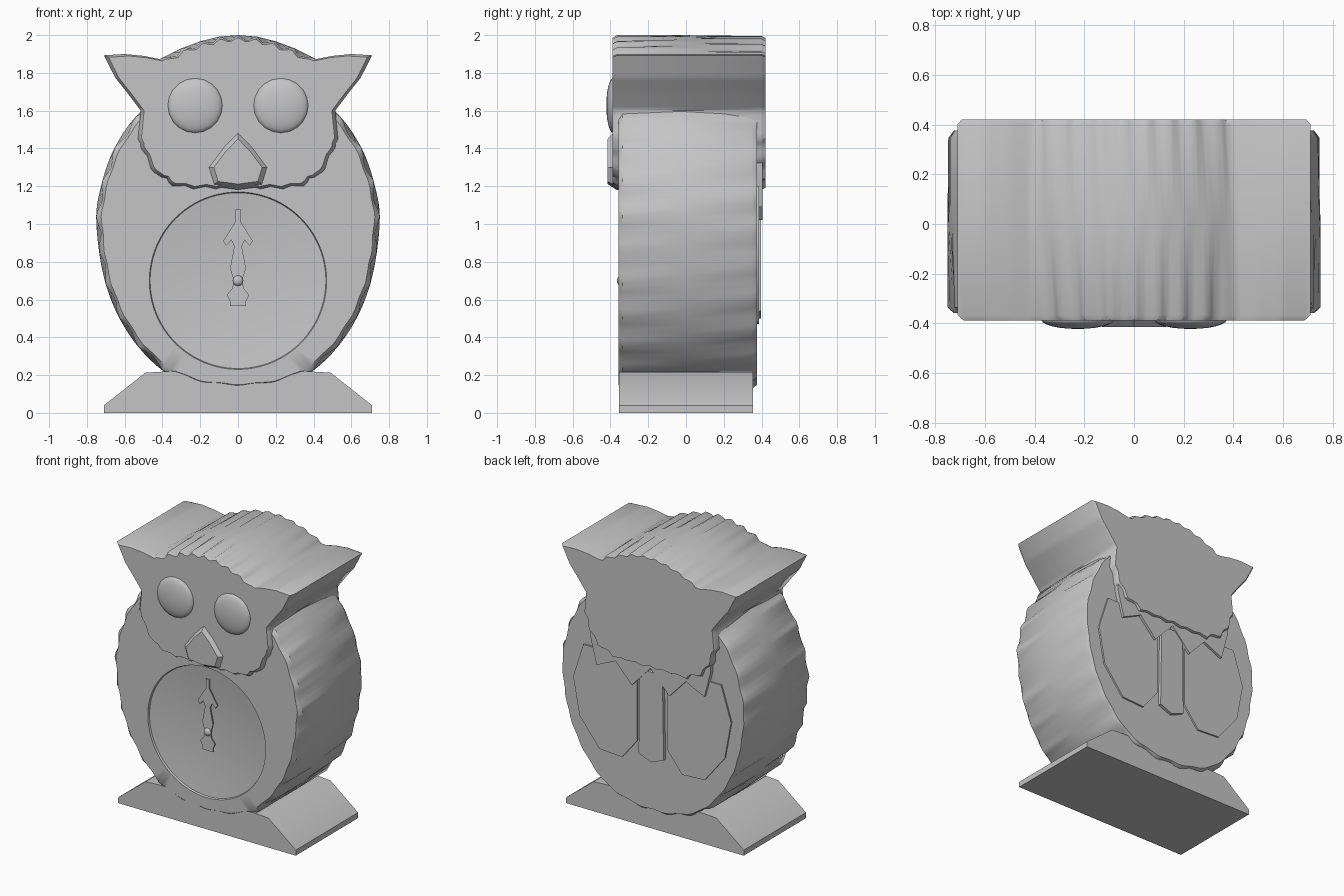
import bpy, bmesh, math

if "Cube" in bpy.data.objects:
    bpy.data.objects.remove(bpy.data.objects["Cube"])

grey = bpy.data.materials.new("grey")
grey.diffuse_color = (0.56, 0.56, 0.56, 1)
grey.use_nodes = True
grey.node_tree.nodes["Principled BSDF"].inputs["Base Color"].default_value = grey.diffuse_color


def finish(name, bm, angle=40):
    """Turn a bmesh into a shaded object."""
    bmesh.ops.recalc_face_normals(bm, faces=bm.faces)
    me = bpy.data.meshes.new(name)
    bm.to_mesh(me)
    bm.free()
    ob = bpy.data.objects.new(name, me)
    bpy.context.collection.objects.link(ob)
    me.materials.append(grey)
    bpy.ops.object.select_all(action='DESELECT')
    bpy.context.view_layer.objects.active = ob
    ob.select_set(True)
    bpy.ops.object.shade_smooth_by_angle(angle=math.radians(angle))
    return ob


def mirrored(half):
    """Close a right-hand outline (bottom to top, ends on x = 0)."""
    return half + [(-x, z) for x, z in reversed(half[1:-1])]


def subdivide(pts, n, smooth):
    """Split every outline segment, optionally along a smooth curve."""
    out, m = [], len(pts)
    for i in range(m):
        a, b, c, d = (pts[(i + j) % m] for j in (-1, 0, 1, 2))
        for s in range(n):
            t = s / n
            if smooth:
                out.append(tuple(0.5 * (2 * b[k] + (c[k] - a[k]) * t
                                        + (2 * a[k] - 5 * b[k] + 4 * c[k] - d[k]) * t * t
                                        + (3 * b[k] - a[k] - 3 * c[k] + d[k]) * t ** 3)
                                 for k in (0, 1)))
            else:
                out.append(tuple(b[k] + (c[k] - b[k]) * t for k in (0, 1)))
    return out


def loft(bm, rings, cap_start=True, cap_end=True):
    loops = [[bm.verts.new(p) for p in r] for r in rings]
    n = len(loops[0])
    for a, b in zip(loops, loops[1:]):
        for i in range(n):
            bm.faces.new((a[i], a[(i + 1) % n], b[(i + 1) % n], b[i]))
    if cap_start:
        bm.faces.new(loops[0])
    if cap_end:
        bm.faces.new(loops[-1])


def ruffled(outline, centre, y, scale, phase, amount, weight):
    """One outline ring with feather ruffles pressed into it."""
    ring = []
    for x, z in outline:
        ang = math.atan2(x, z - centre)
        dip = amount * weight(x, z) * (0.5 - 0.5 * math.cos(26 * ang + phase))
        f = scale * (1 - dip)
        ring.append((x * f, y, centre + (z - centre) * f))
    return ring


def prism(name, outline, y0, y1, front_scale=1.0, centre=0.0):
    bm = bmesh.new()
    loft(bm, [[(x * front_scale, y0, centre + (z - centre) * front_scale) for x, z in outline],
              [(x, y1, z) for x, z in outline]])
    return finish(name, bm)


def dome(name, loc, size, segs=20):
    bm = bmesh.new()
    bmesh.ops.create_uvsphere(bm, u_segments=segs, v_segments=12, radius=1)
    for v in bm.verts:
        x, y, z = v.co
        v.co = (loc[0] + x * size[0], loc[1] - z * size[1], loc[2] + y * size[2])
    return finish(name, bm, 60)


# body: ruffled oval with a shallow dished dial in the front
body = subdivide(mirrored([(0, .12), (.2, .14), (.40, .225), (.58, .42), (.70, .68), (.75, 1.0),
                           (.725, 1.2), (.65, 1.41), (.51, 1.6), (.3, 1.73), (0, 1.78)]), 6, True)
DIAL_Z, DIAL_R = .70, .465
every = lambda x, z: 1.0


def dial_ring(r, y):
    ring = []
    for x, z in body:
        a = math.atan2(z - DIAL_Z, x)
        ring.append((r * math.cos(a), y, DIAL_Z + r * math.sin(a)))
    return ring


bm = bmesh.new()
rings = [dial_ring(DIAL_R * f, -.315 - .03 * f * f) for f in (.05, .3, .55, .8, 1)]
rings.append(dial_ring(DIAL_R * 1.01, -.358))
for y, s, phase, amp in ((-.358, .965, 0, .01), (-.335, 1, 0, .03), (0, 1, 0, 0),
                         (.345, 1, math.pi, .03), (.375, .97, math.pi, .01)):
    rings.append(ruffled(body, .95, y, s, phase, amp, every))
loft(bm, rings)
finish("body", bm)

# head with swept ears
head = subdivide(mirrored([(0, 1.18), (.3, 1.18), (.42, 1.235), (.49, 1.33), (.53, 1.45), (.515, 1.6),
                           (.59, 1.70), (.65, 1.775), (.71, 1.893), (.6, 1.9), (.5, 1.89), (.415, 1.873),
                           (.3, 1.93), (.2, 1.967), (.1, 1.992), (0, 2.0)]), 5, False)
crown = lambda x, z: 1.0 if abs(x) < .41 else (0.6 if z < 1.45 else 0.0)
bm = bmesh.new()
loft(bm, [ruffled(head, 1.6, y, s, p, a, crown) for y, s, p, a in
          ((-.388, .965, 0, .05), (-.365, 1, 0, .06), (0, 1, 0, 0),
           (.40, 1, math.pi, .05), (.42, .975, math.pi, .04))])
finish("head", bm)

# jagged nape feathers on the back of the head
nape = mirrored([(0, 1.18), (.15, 1.02), (.28, 1.16), (.43, 1.09), (.48, 1.28), (.48, 1.58), (0, 1.6)])
prism("nape_feathers", nape, .35, .405)

# folded wings and tail on the back
for side, label in ((1, "left"), (-1, "right")):
    wing = [(.12, .62), (.24, .47), (.42, .48), (.58, .68), (.63, .95), (.55, 1.2), (.12, 1.2)]
    prism(label + "_wing", [(x * side, z) for x, z in wing], .34, .387)
prism("tail", mirrored([(0, .5), (.1, .54), (.09, 1.15), (0, 1.15)]), .34, .398)

# eyes
for side, label in ((1, "left"), (-1, "right")):
    dome(label + "_eye", (.227 * side, -.385, 1.627), (.146, .037, .146))

# beak in low relief
beak = mirrored([(0, 1.182), (.14, 1.2), (.17, 1.30), (.08, 1.42), (0, 1.5)])
prism("beak", beak, -.415, -.37, .75, 1.3)

# base with two sloping feet
base = mirrored([(0, 0), (.71, 0), (.71, .04), (.49, .213), (.40, .218), (0, .218)])
prism("base", base, -.355, .355)

# clock hand with hub pin
hand = mirrored([(0, .565), (.042, .565), (.042, .59), (.058, .625), (.03, .66), (.022, .70), (.042, .765),
                 (.02, .88), (.035, .915), (.062, .885), (.078, .91), (.012, 1.015), (.012, 1.08), (0, 1.08)])
prism("clock_hand", hand, -.347, -.338)
prism("hand_pin", [(.015 * math.cos(i * math.pi / 6), .70 + .015 * math.sin(i * math.pi / 6))
                   for i in range(12)], -.345, -.30)
dome("hand_hub", (0, -.345, .70), (.028, .02, .028), 16)
